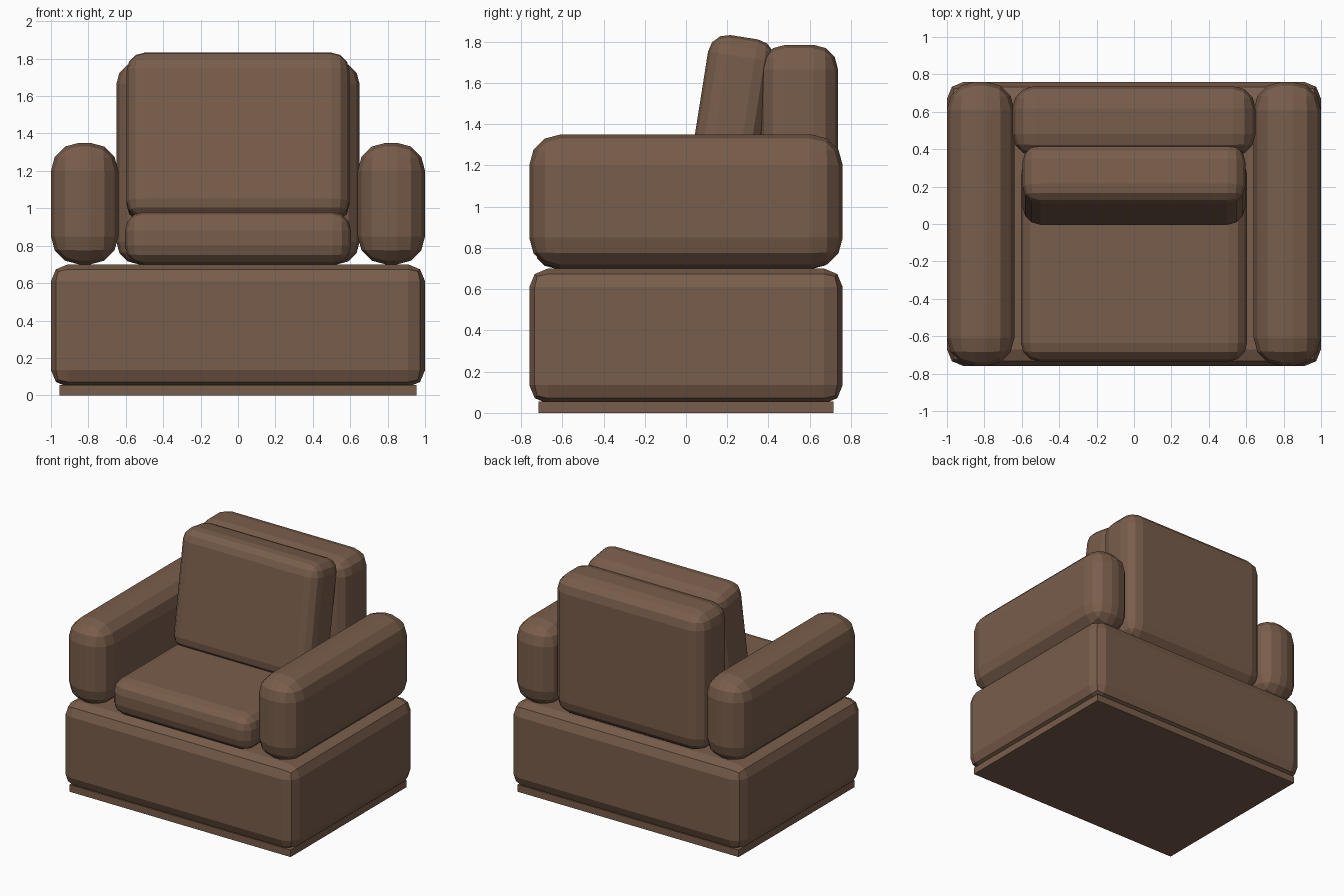
import bpy
from math import radians

if "Cube" in bpy.data.objects:
    bpy.data.objects.remove(bpy.data.objects["Cube"])

leather = bpy.data.materials.new("brown_upholstery")
leather.diffuse_color = (0.19, 0.11, 0.07, 1)
leather.use_nodes = True
leather.node_tree.nodes["Principled BSDF"].inputs["Base Color"].default_value = leather.diffuse_color


def block(name, centre, size, bevel=0.0, segments=3, tilt=0.0):
    """Box with evenly rounded, faceted edges, optionally tilted about x."""
    bpy.ops.mesh.primitive_cube_add(size=1)
    obj = bpy.context.object
    obj.name = name
    for v in obj.data.vertices:
        v.co = [c * s for c, s in zip(v.co, size)]
    obj.location = centre
    obj.rotation_euler.x = radians(tilt)
    obj.data.materials.append(leather)
    if bevel:
        mod = obj.modifiers.new("rounded_edges", 'BEVEL')
        mod.width = bevel
        mod.segments = segments
    return obj


# Floor plinth and main base
block("plinth", (0, 0, 0.0275), (1.91, 1.43, 0.055))
block("base", (0, 0, 0.3725), (2.0, 1.52, 0.655), 0.09, 2)

# Armrests, one per side
for side, label in ((-1, "left"), (1, "right")):
    block(f"{label}_armrest", (side * 0.82, 0, 1.025), (0.36, 1.52, 0.65), 0.15)

# Backrest, seat cushion and leaning back cushion
block("backrest", (0, 0.55, 1.2425), (1.3, 0.375, 1.085), 0.12)
block("seat_cushion", (0, -0.185, 0.84), (1.21, 1.10, 0.28), 0.1)
block("back_cushion", (0, 0.212, 1.377), (1.19, 0.325, 0.90), 0.095, 3, -9)
